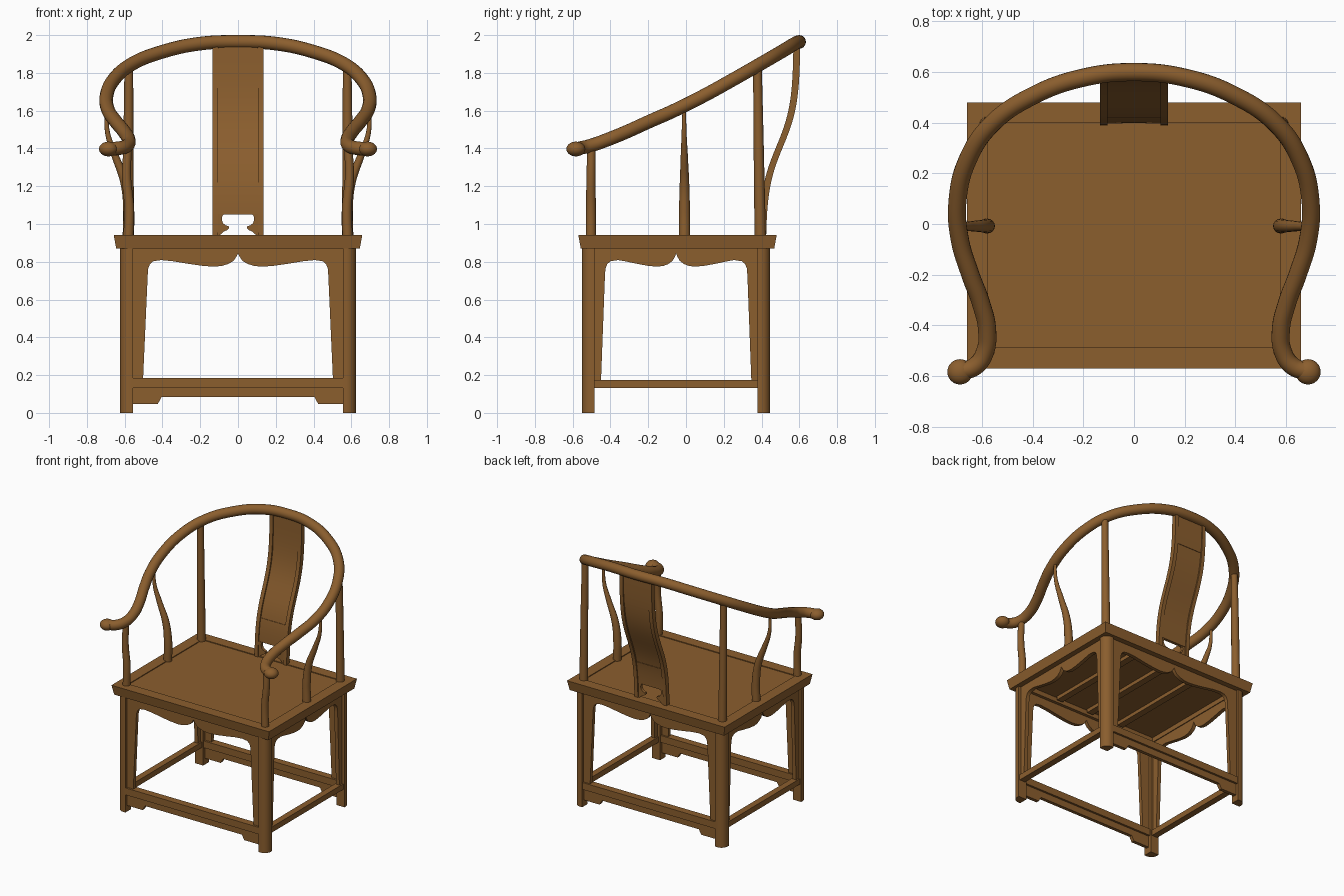
import bpy, bmesh, math
from mathutils import Vector

if "Cube" in bpy.data.objects:
    bpy.data.objects.remove(bpy.data.objects["Cube"])

wood = bpy.data.materials.new("brown_wood")
wood.diffuse_color = (0.258, 0.112, 0.027, 1)
wood.use_nodes = True
wood.node_tree.nodes["Principled BSDF"].inputs["Base Color"].default_value = wood.diffuse_color


def add(name, bm):
    bmesh.ops.recalc_face_normals(bm, faces=bm.faces)
    me = bpy.data.meshes.new(name)
    bm.to_mesh(me)
    bm.free()
    me.materials.append(wood)
    ob = bpy.data.objects.new(name, me)
    bpy.context.collection.objects.link(ob)
    return ob


def prism(name, outline, offset):
    """Extrude a closed outline of 3D points along offset."""
    bm = bmesh.new()
    f = bm.faces.new([bm.verts.new(p) for p in outline])
    r = bmesh.ops.extrude_face_region(bm, geom=[f])
    moved = [v for v in r["geom"] if isinstance(v, bmesh.types.BMVert)]
    bmesh.ops.translate(bm, verts=moved, vec=Vector(offset))
    return add(name, bm)


def box(name, x0, x1, y0, y1, z0, z1):
    return prism(name, [(x0, y0, z0), (x1, y0, z0), (x1, y1, z0), (x0, y1, z0)], (0, 0, z1 - z0))


def tube(name, pts, radii):
    """Smooth round bar through points, with a radius at each."""
    cu = bpy.data.curves.new(name, 'CURVE')
    cu.dimensions = '3D'
    cu.bevel_depth = 1
    cu.bevel_resolution = 6
    cu.resolution_u = 10
    cu.use_fill_caps = True
    sp = cu.splines.new('BEZIER')
    sp.bezier_points.add(len(pts) - 1)
    for b, p, r in zip(sp.bezier_points, pts, radii):
        b.co, b.radius = p, r
        b.handle_left_type = b.handle_right_type = 'AUTO'
    tmp = bpy.data.objects.new(name + "_path", cu)
    bpy.context.collection.objects.link(tmp)
    dg = bpy.context.evaluated_depsgraph_get()
    me = bpy.data.meshes.new_from_object(tmp.evaluated_get(dg))
    bpy.data.objects.remove(tmp)
    bm = bmesh.new()
    bm.from_mesh(me)
    bmesh.ops.remove_doubles(bm, verts=bm.verts, dist=1e-5)
    return add(name, bm)


# Seat frame with tapered edge, sunken top panel and hollow underside
bm = bmesh.new()
bmesh.ops.create_cube(bm, size=1)
for v in bm.verts:
    low = v.co.z < 0
    v.co = (v.co.x * (1.29 if low else 1.316), -0.045 + v.co.y * (1.024 if low else 1.05), 0.87 if low else 0.942)
bm.faces.ensure_lookup_table()
top = max(bm.faces, key=lambda f: f.calc_center_median().z)
bottom = min(bm.faces, key=lambda f: f.calc_center_median().z)
for face, width, shift in ((top, 0.117, -0.006), (bottom, 0.105, 0.035)):
    bmesh.ops.inset_region(bm, faces=[face], thickness=width)
    r = bmesh.ops.extrude_face_region(bm, geom=[face])
    bmesh.ops.delete(bm, geom=[face], context='FACES_ONLY')
    bmesh.ops.translate(bm, vec=(0, 0, shift), verts=[v for v in r["geom"] if isinstance(v, bmesh.types.BMVert)])
add("seat", bm)

# Battens under the seat
for i, x in enumerate((-0.27, 0, 0.27)):
    box(f"seat_batten_{i}", x - 0.025, x + 0.025, -0.47, 0.38, 0.878, 0.906)

# Legs, rounded on the outer corner
for sx in (-1, 1):
    for part, sy, cy in (("front", -1, -0.517), ("back", 1, 0.412)):
        prof = [(-0.034, -0.033), (0.034, -0.033)]
        for k in range(9):
            a = math.radians(k * 11.25)
            prof.append((-0.016 + 0.05 * math.cos(a), -0.017 + 0.05 * math.sin(a)))
        prof.append((-0.034, 0.033))
        prism(f"{part}_leg", [(sx * (0.59 + x), cy + sy * y, 0) for x, y in prof], (0, 0, 0.875))


# Scalloped aprons with side cheeks running down the legs
def apron(name, half, low, t, place, offset):
    edge = [(low, 0.17), (t, 0.73), (t - 0.003, 0.765), (t - 0.012, 0.788), (t - 0.03, 0.803), (t - 0.07, 0.809),
            (t * 0.72, 0.803), (t * 0.56, 0.79), (t * 0.4, 0.779), (t * 0.27, 0.774), (t * 0.18, 0.778),
            (t * 0.11, 0.788), (t * 0.05, 0.805), (t * 0.015, 0.828)]
    side = [(half, 0.875), (half, 0.17)] + edge
    outline = side + [(0, 0.845)] + [(-u, z) for u, z in reversed(side)]
    prism(name, [place(u, z) for u, z in outline], offset)


for part, y in (("front", -0.532), ("back", 0.400)):
    apron(part + "_apron", 0.56, 0.503, 0.478, lambda u, z: (u, y, z), (0, 0.027, 0))
    # Stretcher and its footed lower apron
    box(part + "_stretcher", -0.565, 0.565, y - 0.015, y + 0.04, 0.132, 0.184)
    half = [(0.56, 0.135), (0.56, 0.047), (0.425, 0.047), (0.405, 0.083)]
    prism(part + "_lower_apron", [(x, y, z) for x, z in half] + [(-x, y, z) for x, z in reversed(half)], (0, 0.025, 0))
for part, x in (("left", -0.605), ("right", 0.577)):
    apron(part + "_apron", 0.437, 0.398, 0.377, lambda u, z: (x, u - 0.052, z), (0.028, 0, 0))
    box(part + "_stretcher", x - 0.01, x + 0.038, -0.49, 0.39, 0.133, 0.175)

# Horseshoe arm rail with out-curled ends
half = [(0.2, 0.577, 1.955), (0.4, 0.505, 1.912), (0.56, 0.395, 1.848), (0.655, 0.255, 1.768),
        (0.696, 0.09, 1.677), (0.687, -0.06, 1.602), (0.645, -0.2, 1.54), (0.604, -0.31, 1.49),
        (0.579, -0.42, 1.445), (0.588, -0.505, 1.415), (0.625, -0.56, 1.402), (0.69, -0.584, 1.397)]
rail = [(-x, y, z) for x, y, z in reversed(half)] + [(0, 0.599, 1.964)] + half
tube("arm_rail", rail, [0.036] * len(rail))

for s in (-1, 1):
    # Rounded knobs on the rail ends
    bm = bmesh.new()
    bmesh.ops.create_uvsphere(bm, u_segments=24, v_segments=14, radius=1)
    for v in bm.verts:
        v.co = (s * 0.686 + v.co.x * 0.05, -0.583 + v.co.y * 0.05, 1.397 + v.co.z * 0.039)
    add("rail_knob", bm)
    # Posts carrying the rail
    tube("back_post", [(s * 0.58, 0.393, 0.93), (s * 0.58, 0.385, 1.4), (s * 0.578, 0.378, 1.845)], [0.03, 0.027, 0.023])
    tube("front_post", [(s * 0.58, -0.503, 0.93), (s * 0.576, -0.503, 1.08), (s * 0.59, -0.503, 1.25),
                        (s * 0.584, -0.5, 1.41)], [0.027, 0.026, 0.024, 0.022])
    # Slender S-shaped side strut
    tube("side_strut", [(s * 0.581, -0.008, 0.93), (s * 0.579, -0.008, 1.08), (s * 0.598, -0.008, 1.22),
                        (s * 0.65, -0.009, 1.36), (s * 0.69, -0.01, 1.48), (s * 0.697, -0.01, 1.61)],
         [0.03, 0.029, 0.025, 0.019, 0.013, 0.009])


# Curved back splat
def splat_y(z):
    return 0.404 + 0.184 / (1 + math.exp(-(z - 1.41) * 9))


def strip(name, x0, x1, z0, z1, thick, n=20):
    zs = [z0 + (z1 - z0) * i / n for i in range(n + 1)]
    outline = [(x0, splat_y(z) - thick / 2, z) for z in zs] + [(x0, splat_y(z) + thick / 2, z) for z in reversed(zs)]
    prism(name, outline, (x1 - x0, 0, 0))


strip("splat_upper_panel", -0.107, 0.107, 1.72, 1.955, 0.022)
strip("splat_middle_panel", -0.107, 0.107, 1.22, 1.72, 0.015)
strip("splat_lower_panel", -0.107, 0.107, 1.05, 1.22, 0.022)
for s in (-1, 1):
    strip("splat_stile", s * 0.105, s * 0.134, 0.935, 1.955, 0.036, 30)
    # Bracket beside the cloud-shaped opening
    hook = [(0.107, 1.052), (0.072, 1.052), (0.083, 1.043), (0.086, 1.025), (0.08, 1.005), (0.066, 0.993),
            (0.05, 0.989), (0.046, 0.978), (0.056, 0.968), (0.075, 0.96), (0.1, 0.938), (0.107, 0.938)]
    prism("splat_bracket", [(s * x, 0.397, z) for x, z in hook], (0, 0.022, 0))

# Smooth shading with crisp edges
bpy.ops.object.select_all(action='SELECT')
bpy.context.view_layer.objects.active = bpy.data.objects["arm_rail"]
bpy.ops.object.shade_smooth_by_angle(angle=math.radians(35))
